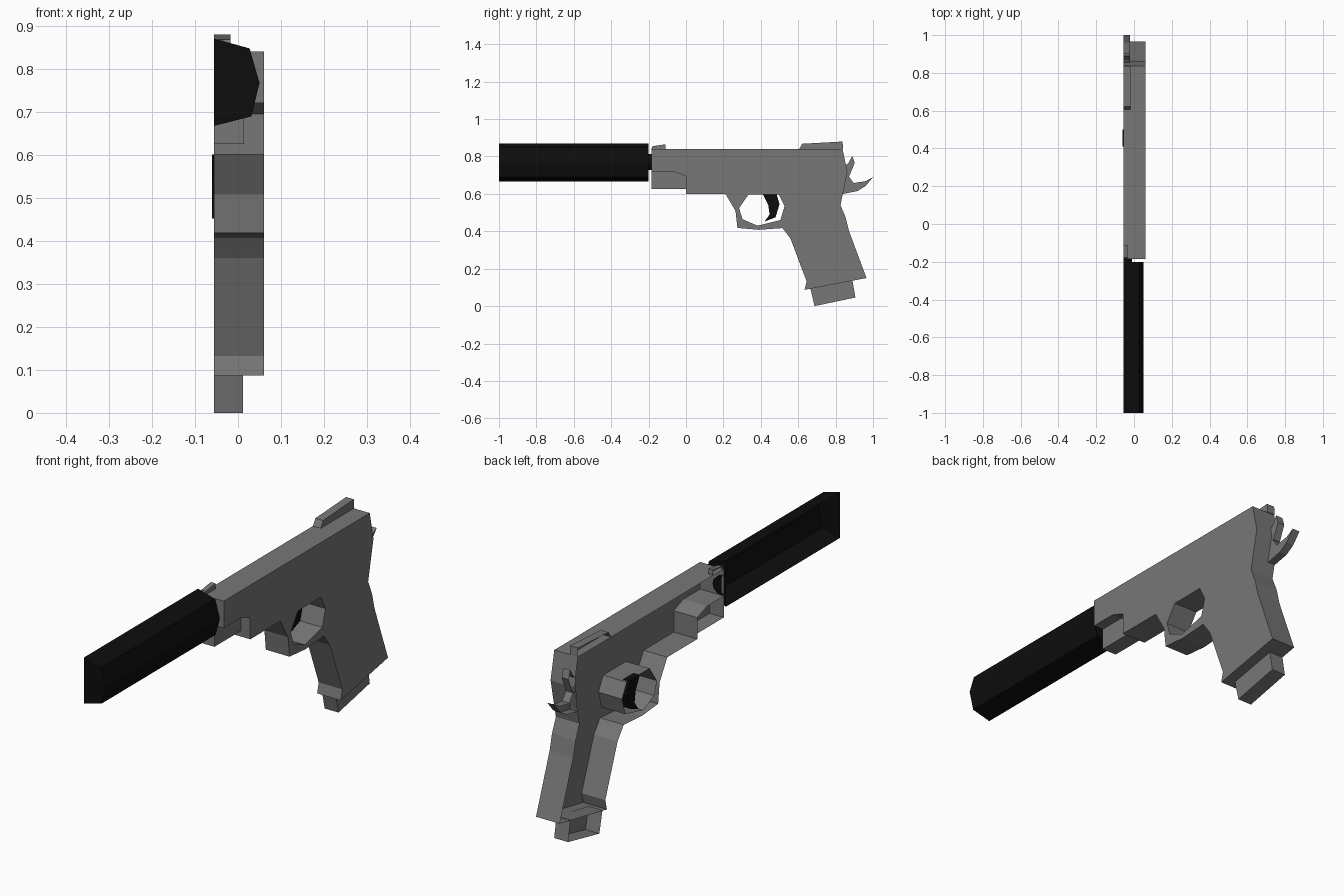
import bpy, bmesh, math
from mathutils import Vector

if "Cube" in bpy.data.objects:
    bpy.data.objects.remove(bpy.data.objects["Cube"])

CUT = -0.056  # open left side of the half shell


def material(name, v):
    m = bpy.data.materials.new(name)
    m.diffuse_color = (v, v, v, 1)
    m.use_nodes = True
    m.node_tree.nodes["Principled BSDF"].inputs["Base Color"].default_value = m.diffuse_color
    return m


GREY = material("gunmetal_grey", 0.185)
BLACK = material("matt_black", 0.004)


def finish(name, bm, mat, right):
    """Orient normals outward, using a point on the right-hand side as reference."""
    bmesh.ops.recalc_face_normals(bm, faces=bm.faces)
    bm.faces.ensure_lookup_table()
    ref = max(bm.faces, key=lambda f: f.calc_center_median().x)
    if ref.normal.x < 0:
        bmesh.ops.reverse_faces(bm, faces=bm.faces)
    me = bpy.data.meshes.new(name)
    bm.to_mesh(me)
    bm.free()
    me.materials.append(mat)
    ob = bpy.data.objects.new(name, me)
    bpy.context.collection.objects.link(ob)
    return ob


def shell(name, loops, right, mat=GREY, left=CUT, closed=False):
    """Side profile (y, z) at x=right with walls running back to x=left."""
    bm = bmesh.new()
    edges = []
    for pts in loops:
        vs = [bm.verts.new((right, y, z)) for y, z in pts]
        edges += [bm.edges.new((vs[i - 1], vs[i])) for i in range(len(vs))]
    bmesh.ops.triangle_fill(bm, use_beauty=True, use_dissolve=False, edges=edges)
    rim = [e for e in bm.edges if e.is_boundary]
    new = bmesh.ops.extrude_edge_only(bm, edges=rim)["geom"]
    for v in new:
        if isinstance(v, bmesh.types.BMVert):
            v.co.x = left
    if closed:
        bmesh.ops.triangle_fill(bm, use_beauty=True, edges=[e for e in bm.edges if e.is_boundary])
    return finish(name, bm, mat, right)


def half_tube(name, pts, y0, y1, mat=BLACK):
    """Open cross-section (x, z) swept along y with both ends capped."""
    bm = bmesh.new()
    a, b = [[bm.verts.new((x, y, z)) for x, z in pts] for y in (y0, y1)]
    for i in range(len(pts) - 1):
        bm.faces.new((a[i], a[i + 1], b[i + 1], b[i]))
    bm.faces.new(a)
    bm.faces.new(b)
    return finish(name, bm, mat, max(p[0] for p in pts))


# Slide, grip and trigger guard in one outline, with the guard opening
outline = [(-0.185, 0.84), (0.837, 0.84), (0.863, 0.716), (0.826, 0.54), (0.853, 0.476),
           (0.87, 0.406), (0.965, 0.15), (0.634, 0.087), (0.645, 0.132), (0.559, 0.36),
           (0.516, 0.417), (0.388, 0.408), (0.275, 0.418), (0.265, 0.508), (0.211, 0.6),
           (0, 0.6), (0, 0.695), (-0.067, 0.72), (-0.185, 0.72)]
opening = [(0.335, 0.598), (0.284, 0.524), (0.302, 0.465), (0.382, 0.43), (0.505, 0.46),
           (0.527, 0.535), (0.495, 0.598)]
shell("body", [outline, opening], 0.06)

# Narrow cover under the front of the slide
shell("front_cover", [[(-0.185, 0.72), (-0.067, 0.72), (0, 0.695), (0, 0.625), (-0.185, 0.625)]], 0.014)

# Magazine base
shell("magazine", [[(0.665, 0.095), (0.687, 0.0), (0.906, 0.046), (0.89, 0.137)]], 0.012)

# Sights
shell("front_sight", [[(-0.185, 0.84), (-0.178, 0.855), (-0.11, 0.865), (-0.11, 0.84)]], -0.034)
shell("rear_sight", [[(0.605, 0.84), (0.622, 0.868), (0.837, 0.88), (0.84, 0.84)]], -0.018)

# Hammer and tail at the back
shell("hammer", [[(0.855, 0.755), (0.868, 0.765), (0.89, 0.803), (0.902, 0.765), (0.873, 0.695), (0.855, 0.69)]], -0.022)
shell("tail", [[(0.85, 0.70), (0.87, 0.695), (0.896, 0.658), (0.96, 0.668), (1.0, 0.69),
                (0.96, 0.642), (0.917, 0.615), (0.84, 0.6)]], -0.02)

# Trigger
shell("trigger", [[(0.41, 0.6), (0.484, 0.6), (0.5, 0.545), (0.479, 0.475), (0.42, 0.452),
                   (0.447, 0.49), (0.44, 0.54)]], -0.03, BLACK, -0.061, True)

# Muzzle tube and the short barrel stub joining it
half_tube("muzzle_tube", [(CUT, 0.87), (0.027, 0.847), (0.05, 0.767), (0.031, 0.689), (CUT, 0.667)], -1.0, -0.2)
half_tube("barrel", [(CUT + 0.045 * math.sin(t * math.pi / 6), 0.77 + 0.042 * math.cos(t * math.pi / 6))
                     for t in range(7)], -0.2, -0.17)
